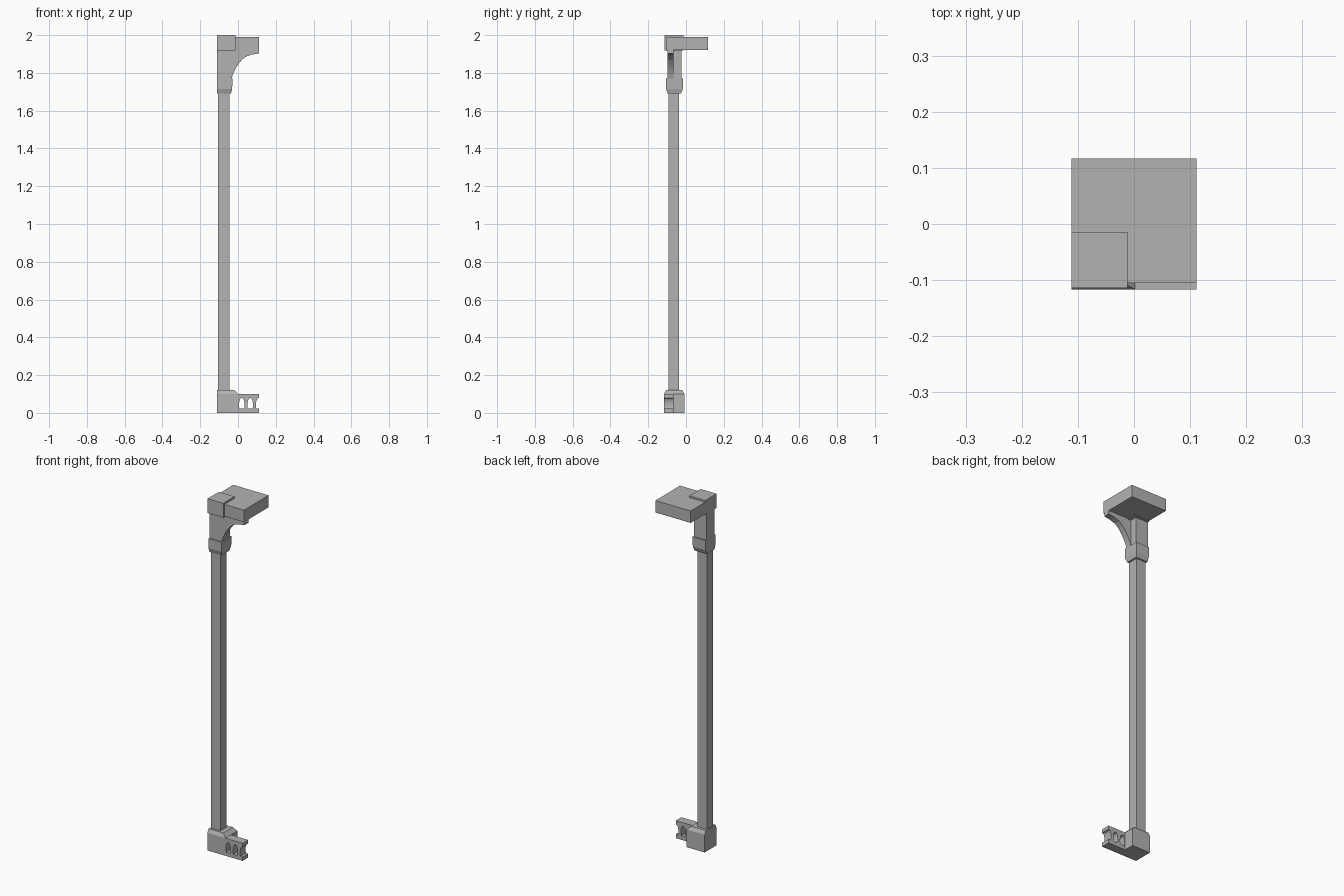
import bpy, bmesh

if "Cube" in bpy.data.objects:
    bpy.data.objects.remove(bpy.data.objects["Cube"])

stone = bpy.data.materials.new("stone_grey")
stone.diffuse_color = (0.45, 0.45, 0.45, 1)
stone.use_nodes = True
stone.node_tree.nodes["Principled BSDF"].inputs["Base Color"].default_value = stone.diffuse_color


def finish(name, bm):
    bmesh.ops.recalc_face_normals(bm, faces=bm.faces)
    mesh = bpy.data.meshes.new(name)
    bm.to_mesh(mesh)
    bm.free()
    mesh.materials.append(stone)
    obj = bpy.data.objects.new(name, mesh)
    bpy.context.collection.objects.link(obj)
    return obj


def stack(name, levels):
    """Loft rectangles given as (z, x0, x1, y0, y1)."""
    bm = bmesh.new()
    rings = [[bm.verts.new((x, y, z)) for x, y in ((a, c), (b, c), (b, d), (a, d))]
             for z, a, b, c, d in levels]
    bm.faces.new(rings[0])
    bm.faces.new(rings[-1])
    for lo, hi in zip(rings, rings[1:]):
        for i in range(4):
            j = (i + 1) % 4
            bm.faces.new((lo[i], lo[j], hi[j], hi[i]))
    return finish(name, bm)


def box(name, x0, x1, y0, y1, z0, z1):
    return stack(name, [(z0, x0, x1, y0, y1), (z1, x0, x1, y0, y1)])


def prism(name, outline, y0, y1):
    """Extrude an x-z outline along y."""
    bm = bmesh.new()
    face = bm.faces.new([bm.verts.new((x, y0, z)) for x, z in outline])
    ext = bmesh.ops.extrude_face_region(bm, geom=[face])
    bmesh.ops.translate(bm, vec=(0, y1 - y0, 0),
                        verts=[v for v in ext["geom"] if isinstance(v, bmesh.types.BMVert)])
    return finish(name, bm)


L, R, F = -0.111, 0.111, -0.1165

# Plinth with chamfered top; the left side is a flat cut
stack("plinth", [(0, L, 0.002, F, -0.009), (0.1, L, 0.002, F, -0.009),
                 (0.12, L, -0.018, -0.106, -0.020)])

# Shaft
box("shaft", -0.106, -0.046, -0.093, -0.036, 0.115, 1.70)

# Capital collar
stack("capital", [(1.69, L, -0.037, -0.097, -0.027), (1.715, L, -0.031, -0.106, -0.017),
                  (1.77, L, -0.029, -0.106, -0.016)])

# Upper post, cap block and roof slab
box("upper_post", L, -0.034, -0.099, -0.025, 1.765, 1.925)
box("cap_block", L, -0.012, -0.1145, -0.014, 1.918, 2.0)
box("lintel_slab", L, R, -0.105, 0.1165, 1.922, 1.99)

# Curved bracket springing from the post to the slab
curve = [(-0.034, 1.77), (-0.026, 1.795), (-0.014, 1.820), (0.001, 1.844),
         (0.020, 1.868), (0.042, 1.886), (0.075, 1.897), (R, 1.903)]
prism("arch_bracket", [(-0.06, 1.77)] + curve + [(R, 1.925), (-0.06, 1.925)],
      -0.099, -0.065)

# Pierced balustrade rail: filled outline with two holes and a half opening
half = [(0.0125, 0.022), (0.0145, 0.036), (0.0145, 0.050), (0.0115, 0.066), (0.006, 0.077)]
c1, c2, c3 = 0.020, 0.0645, 0.109
notch = [(c3 - x, z) for x, z in half]
outer = [(-0.01, 0), (R, 0), (R, 0.022)] + notch + [(c3, 0.08), (R, 0.08), (R, 0.1), (-0.01, 0.1)]
hole = half + [(0, 0.08)] + [(-x, z) for x, z in reversed(half)]
cu = bpy.data.curves.new("balustrade_rail", "CURVE")
cu.dimensions = "2D"
cu.fill_mode = "BOTH"
cu.extrude = 0.025
cu.materials.append(stone)
for pts in [outer] + [[(c + x, z) for x, z in hole] for c in (c1, c2)]:
    sp = cu.splines.new("POLY")
    sp.points.add(len(pts) - 1)
    for p, (x, z) in zip(sp.points, pts):
        p.co = (x, z, 0, 1)
    sp.use_cyclic_u = True
    sp.use_smooth = False
rail = bpy.data.objects.new("balustrade_rail", cu)
bpy.context.collection.objects.link(rail)
rail.rotation_euler.x = 1.5707963
rail.location.y = F + 0.025
bpy.context.view_layer.objects.active = rail
rail.select_set(True)
bpy.ops.object.convert(target="MESH")
